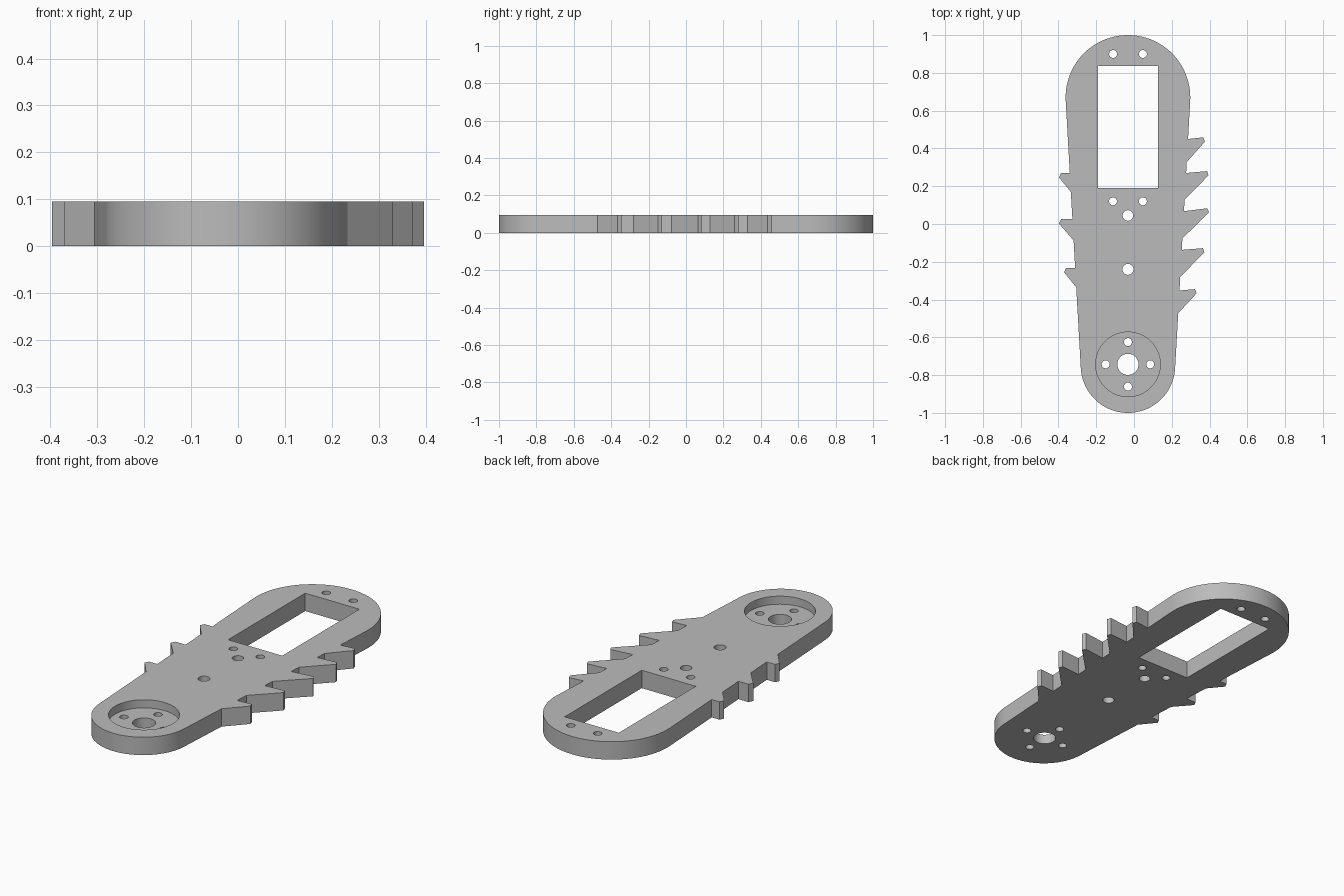
import bpy, bmesh, math

if "Cube" in bpy.data.objects:
    bpy.data.objects.remove(bpy.data.objects["Cube"])

CX, T = -0.032, 0.095                 # centre line, plate thickness
TOP_Y, TOP_R = 0.67, 0.33             # large rounded end
BOT_Y, BOT_R = -0.75, 0.25            # small rounded end
A = math.asin((TOP_R - BOT_R) / (TOP_Y - BOT_Y))   # taper of the sides

grey = bpy.data.materials.new("light_grey")
grey.diffuse_color = (0.5, 0.5, 0.5, 1)
grey.use_nodes = True
grey.node_tree.nodes["Principled BSDF"].inputs["Base Color"].default_value = grey.diffuse_color


def half_width(y):
    return (BOT_R + math.sin(A) * (y - BOT_Y)) / math.cos(A)


def arc(cx, cy, r, a0, a1, n):
    return [(cx + r * math.cos(a0 + (a1 - a0) * i / n),
             cy + r * math.sin(a0 + (a1 - a0) * i / n)) for i in range(n + 1)]


def circle(cx, cy, r, n=48):
    return arc(cx, cy, r, 0, 2 * math.pi, n)[:-1]


def tooth(side, top, x1, y1, x2, y2, base):
    """Spike points from its upper root to its lower root."""
    return [(CX + side * half_width(top), top), (x1, y1), (x2, y2),
            (CX + side * half_width(base), base)]


def prisms(name, profiles, z0, z1):
    """One object made of upright prisms over the given closed profiles."""
    bm = bmesh.new()
    for pts in profiles:
        face = bm.faces.new([bm.verts.new((x, y, z0)) for x, y in pts])
        ext = bmesh.ops.extrude_face_region(bm, geom=[face], use_keep_orig=True)
        for v in ext["geom"]:
            if isinstance(v, bmesh.types.BMVert):
                v.co.z = z1
    bmesh.ops.recalc_face_normals(bm, faces=bm.faces)
    mesh = bpy.data.meshes.new(name)
    bm.to_mesh(mesh)
    bm.free()
    mesh.materials.append(grey)
    obj = bpy.data.objects.new(name, mesh)
    bpy.context.collection.objects.link(obj)
    return obj


# Spikes on both edges: upper root y, two tip corners, lower root y
left_teeth = [(0.27, -0.386, 0.27, -0.397, 0.246, 0.17),
              (0.026, -0.386, 0.026, -0.397, 0.002, -0.087),
              (-0.233, -0.36, -0.233, -0.37, -0.256, -0.335)]
right_teeth = [(0.45, 0.367, 0.459, 0.375, 0.435, 0.328),
               (0.27, 0.387, 0.28, 0.395, 0.258, 0.128),
               (0.068, 0.387, 0.083, 0.397, 0.063, -0.077),
               (-0.137, 0.365, -0.128, 0.373, -0.15, -0.28),
               (-0.352, 0.323, -0.345, 0.331, -0.367, -0.473)]

# Plate outline, counter-clockwise from the right of the large end
outline = arc(CX, TOP_Y, TOP_R, -A, math.pi + A, 64)
for t in left_teeth:
    outline += tooth(-1, *t)
outline += arc(CX, BOT_Y, BOT_R, math.pi + A, 2 * math.pi - A, 64)
for t in reversed(right_teeth):
    outline += reversed(tooth(1, *t))
plate = prisms("arm_plate", [outline], 0, T)

# Through cuts: motor window, screw holes, hub bore
HUB_Y, RING = -0.743, 0.118
holes = [[(-0.191, 0.19), (0.127, 0.19), (0.127, 0.837), (-0.191, 0.837)],
         circle(CX, 0.045, 0.028), circle(CX, -0.24, 0.029),
         circle(CX, HUB_Y, 0.056)]
for y in (0.90, 0.12):
    for s in (-1, 1):
        holes.append(circle(CX + s * 0.079, y, 0.021))
for i in range(4):
    a = i * math.pi / 2
    holes.append(circle(CX + RING * math.cos(a), HUB_Y + RING * math.sin(a), 0.021))

cutters = [prisms("through_cutter", holes, -0.1, 0.2),
           prisms("recess_cutter", [circle(CX, HUB_Y, 0.171, 72)], 0.052, 0.2)]

bpy.context.view_layer.objects.active = plate
plate.select_set(True)
for c in cutters:
    c.hide_render = True
    mod = plate.modifiers.new(c.name, 'BOOLEAN')
    mod.operation = 'DIFFERENCE'
    mod.solver = 'EXACT'
    mod.object = c
    bpy.ops.object.modifier_apply(modifier=mod.name)
for c in cutters:
    bpy.data.objects.remove(c)

bpy.ops.object.shade_smooth_by_angle(angle=math.radians(20))
